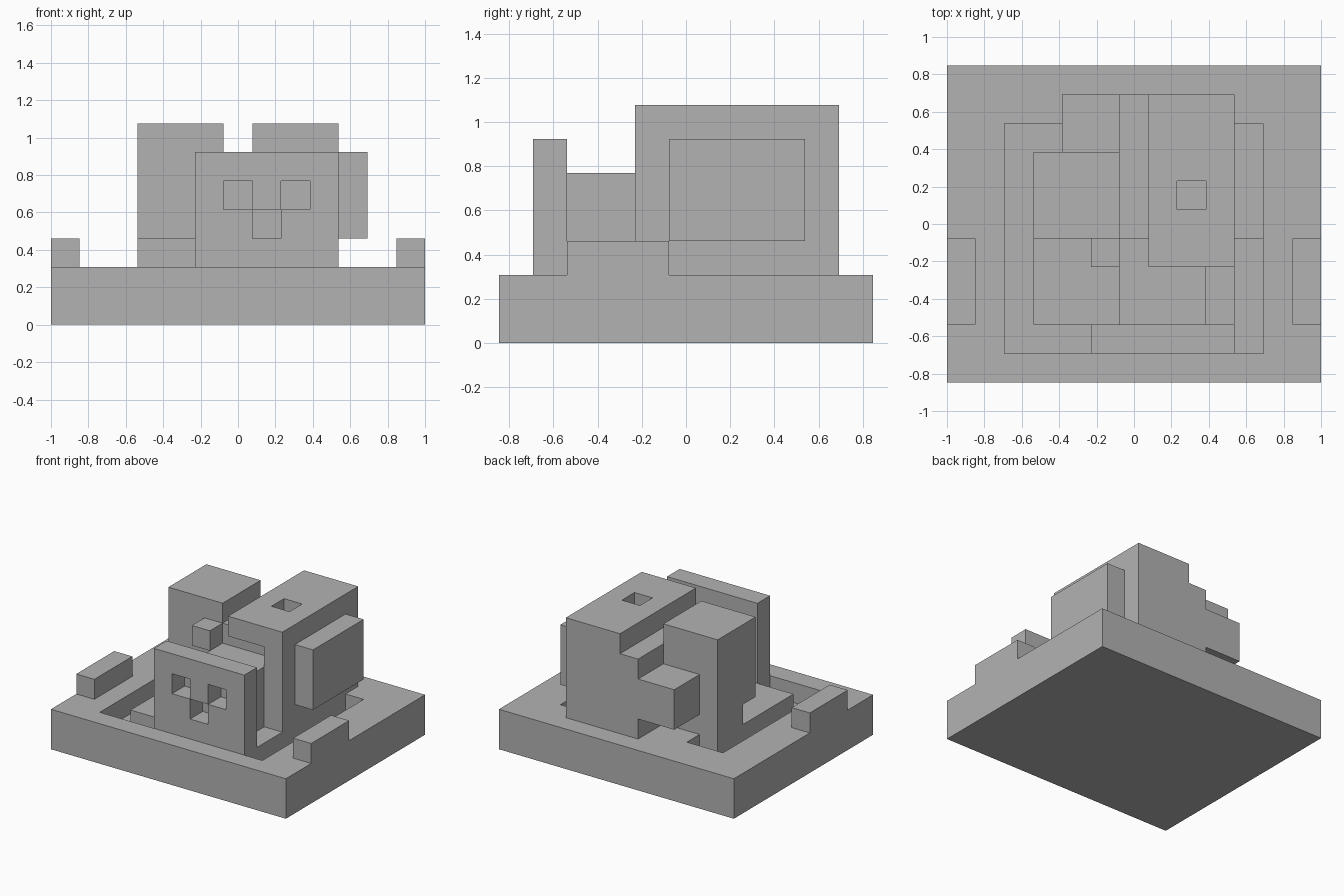
import bpy
import bmesh
from itertools import product
from mathutils import Vector

cube = bpy.data.objects.get("Cube")
if cube:
    bpy.data.objects.remove(cube, do_unlink=True)

UNIT = 2 / 13                       # edge of one building block
ORIGIN = Vector((6.5, 5.5, 0))      # grid centre

grey = bpy.data.materials.new("plain grey")
grey.use_nodes = True
colour = (0.45, 0.45, 0.45, 1)
grey.diffuse_color = colour
grey.node_tree.nodes["Principled BSDF"].inputs["Base Color"].default_value = colour


def cells(*boxes):
    """Grid cells covered by boxes given as (x0, x1, y0, y1, z0, z1)."""
    filled = set()
    for x0, x1, y0, y1, z0, z1 in boxes:
        filled |= set(product(range(x0, x1), range(y0, y1), range(z0, z1)))
    return filled


# Base slab with a one-deep moat around a central island
moat = cells((2, 11, 1, 9, 1, 2)) - cells((3, 10, 2, 8, 1, 2), (4, 10, 8, 9, 1, 2))
parts = {"base": cells((0, 13, 0, 11, 0, 2)) - moat}

# Low curbs on both sides
parts["right_curb"] = cells((0, 1, 2, 5, 2, 3))
parts["left_curb"] = cells((12, 13, 2, 5, 2, 3))

# Front plate standing in the moat, pierced by three square holes
parts["front_plate"] = cells((5, 10, 1, 2, 1, 6)) - cells(
    (6, 7, 1, 2, 4, 5), (8, 9, 1, 2, 4, 5), (7, 8, 1, 2, 3, 4))

# Block joining the plate to the body
parts["neck_block"] = cells((6, 9, 2, 5, 2, 5))
parts["small_cube"] = cells((5, 6, 4, 5, 5, 6))

# Large body with a top socket and a front overhang
parts["large_body"] = cells((7, 10, 4, 10, 2, 7)) - cells(
    (8, 9, 6, 7, 6, 7), (7, 9, 4, 5, 2, 6))
parts["side_panel"] = cells((10, 11, 5, 9, 3, 6))

# Lower link between the two tall bodies, and the raised rear block
parts["body_link"] = cells((6, 7, 5, 10, 2, 6))
parts["rear_block"] = cells((4, 6, 8, 10, 3, 5))

# Smaller body with its front foot cut back
parts["small_body"] = cells((3, 6, 5, 8, 3, 7), (3, 6, 6, 8, 2, 3))

solid = set().union(*parts.values())


def build(name, filled):
    """Make one object from the exposed sides of its cells."""
    bm = bmesh.new()
    verts = {}

    def vert(corner):
        key = tuple(corner)
        if key not in verts:
            verts[key] = bm.verts.new((Vector(key) - ORIGIN) * UNIT)
        return verts[key]

    for cell in sorted(filled):
        for axis, side in product(range(3), (0, 1)):
            beside = list(cell)
            beside[axis] += 2 * side - 1
            if tuple(beside) in solid:
                continue
            u, v = (axis + 1) % 3, (axis + 2) % 3
            loop = []
            for du, dv in ((0, 0), (1, 0), (1, 1), (0, 1)):
                corner = list(cell)
                corner[axis] += side
                corner[u] += du
                corner[v] += dv
                loop.append(vert(corner))
            bm.faces.new(loop if side else loop[::-1])
    bmesh.ops.dissolve_limit(bm, angle_limit=0.01, verts=bm.verts, edges=bm.edges)
    mesh = bpy.data.meshes.new(name)
    bm.to_mesh(mesh)
    bm.free()
    mesh.materials.append(grey)
    bpy.context.scene.collection.objects.link(bpy.data.objects.new(name, mesh))


for part_name, part_cells in parts.items():
    build(part_name, part_cells)
